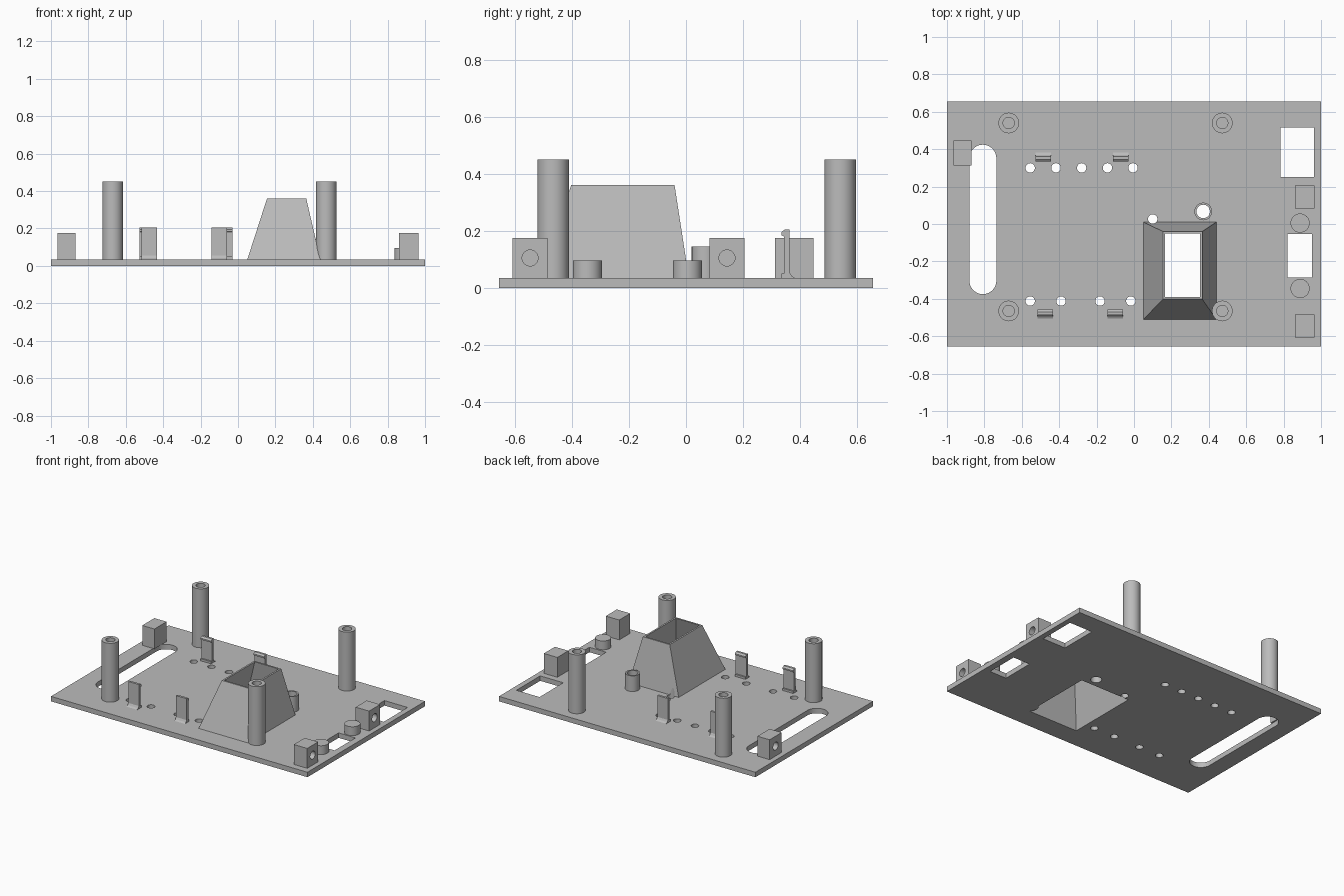
import bpy, bmesh, math
from mathutils import Matrix, Vector

if "Cube" in bpy.data.objects:
    bpy.data.objects.remove(bpy.data.objects["Cube"])

grey = bpy.data.materials.new("light grey plastic")
grey.diffuse_color = (0.5, 0.5, 0.5, 1)
grey.use_nodes = True
grey.node_tree.nodes["Principled BSDF"].inputs["Base Color"].default_value = grey.diffuse_color
TOP = 0.035  # upper face of the base plate


def finish(name, bm):
    bmesh.ops.recalc_face_normals(bm, faces=bm.faces)
    me = bpy.data.meshes.new(name)
    bm.to_mesh(me)
    bm.free()
    me.materials.append(grey)
    ob = bpy.data.objects.new(name, me)
    bpy.context.collection.objects.link(ob)
    return ob


def prism(name, pts, depth):
    """Extrude a closed loop of 3D points along a vector."""
    bm = bmesh.new()
    face = bm.faces.new([bm.verts.new(p) for p in pts])
    new = bmesh.ops.extrude_face_region(bm, geom=[face])["geom"]
    bmesh.ops.translate(bm, vec=Vector(depth),
                        verts=[g for g in new if isinstance(g, bmesh.types.BMVert)])
    return finish(name, bm)


def box(name, x0, x1, y0, y1, z0, z1):
    return prism(name, [(x0, y0, z0), (x1, y0, z0), (x1, y1, z0), (x0, y1, z0)], (0, 0, z1 - z0))


def cylinder(name, x, y, z0, z1, r, n=48):
    pts = [(x + r * math.cos(2 * math.pi * i / n), y + r * math.sin(2 * math.pi * i / n), z0)
           for i in range(n)]
    return prism(name, pts, (0, 0, z1 - z0))


def side_cylinder(name, x0, x1, y, z, r, n=32):
    pts = [(x0, y + r * math.cos(2 * math.pi * i / n), z + r * math.sin(2 * math.pi * i / n))
           for i in range(n)]
    return prism(name, pts, (x1 - x0, 0, 0))


def frustum(name, low, high, z0, z1):
    """Tapered box; low and high are (x0, x1, y0, y1)."""
    bm = bmesh.new()
    rings = []
    for (x0, x1, y0, y1), z in ((low, z0), (high, z1)):
        rings.append([bm.verts.new(p) for p in
                      ((x0, y0, z), (x1, y0, z), (x1, y1, z), (x0, y1, z))])
    a, b = rings
    bm.faces.new(a)
    bm.faces.new(b)
    for i in range(4):
        j = (i + 1) % 4
        bm.faces.new((a[i], a[j], b[j], b[i]))
    return finish(name, bm)


def cut(ob, cutters):
    """Subtract the cutters, then remove them."""
    for c in cutters:
        m = ob.modifiers.new("cut", 'BOOLEAN')
        m.operation, m.solver, m.object = 'DIFFERENCE', 'EXACT', c
    dg = bpy.context.evaluated_depsgraph_get()
    me = bpy.data.meshes.new_from_object(ob.evaluated_get(dg))
    ob.modifiers.clear()
    ob.data = me
    for c in cutters:
        bpy.data.objects.remove(c)
    return ob


def inner_funnel():
    # cavity walls continue straight beyond both ends of the funnel
    t0, t1 = -0.035 / 0.325 - 0.05, 1.05
    low, high = (0.062, 0.428, -0.498, -0.002), (0.167, 0.353, -0.39, -0.052)
    at = lambda t: tuple(a + (b - a) * t for a, b in zip(low, high))
    z = lambda t: TOP + 0.325 * t
    return frustum("funnel_cutter", at(t0), at(t1), z(t0), z(t1))


# base plate with slot, windows, drill holes and funnel opening
plate = box("base_plate", -1, 1, -0.655, 0.655, 0, TOP)
slot = []
for cy, start in ((0.352, 0), (-0.303, math.pi)):
    for i in range(25):
        a = start + math.pi * i / 24
        slot.append((-0.808 + 0.072 * math.cos(a), cy + 0.072 * math.sin(a), -0.1))
cutters = [prism("slot_cutter", slot, (0, 0, 0.2)),
           box("window_cutter", 0.782, 0.962, 0.25, 0.515, -0.1, 0.1),
           box("window_cutter", 0.822, 0.953, -0.285, -0.053, -0.1, 0.1),
           cylinder("hole_cutter", 0.37, 0.067, -0.1, 0.1, 0.036),
           cylinder("hole_cutter", 0.10, 0.027, -0.1, 0.1, 0.025),
           inner_funnel()]
holes = [(x, 0.30) for x in (-0.555, -0.417, -0.28, -0.142, -0.005)]
holes += [(x, -0.412) for x in (-0.555, -0.39, -0.182, -0.017)]
cutters += [cylinder("hole_cutter", x, y, -0.1, 0.1, 0.025, 32) for x, y in holes]
cut(plate, cutters)

# hollow tapered funnel
funnel = frustum("funnel", (0.05, 0.44, -0.51, 0.01), (0.155, 0.365, -0.402, -0.04), TOP, 0.36)
cut(funnel, [inner_funnel(), cylinder("hole_cutter", 0.10, 0.027, -0.1, 0.1, 0.025)])

# four screw posts with blind bores
posts = [cut(cylinder("screw_post", x, y, 0.001, 0.45, 0.055),
             [cylinder("bore_cutter", x, y, 0.2, 0.6, 0.03)])
         for x in (-0.67, 0.472) for y in (-0.465, 0.54)]

# short tube around the through hole, and two round pegs
tube = cut(cylinder("tube", 0.37, 0.067, TOP, 0.145, 0.047),
           [cylinder("tube_cutter", 0.37, 0.067, -0.1, 0.3, 0.036)])
pegs = [cylinder("round_peg", 0.888, y, TOP, 0.097, 0.051) for y in (0.005, -0.345)]

# mounting blocks with a blind hole on the outward face
blocks = []
for x0, x1, y0, y1, out in ((0.86, 0.965, 0.082, 0.205, 1), (0.86, 0.965, -0.607, -0.485, 1),
                            (-0.965, -0.87, 0.312, 0.447, -1)):
    face = x1 if out > 0 else x0
    hole = side_cylinder("block_cutter", face + 0.05 * out, face - 0.07 * out,
                         (y0 + y1) / 2, 0.105, 0.028)
    blocks.append(cut(box("mounting_block", x0, x1, y0, y1, TOP, 0.175), [hole]))

# snap clips: stem, hooked tip and sloped foot, mirrored between the two rows
profile = [(0.0, TOP), (0.048, TOP), (0.036, 0.042), (0.029, 0.055), (0.028, 0.205),
           (0.012, 0.205), (0.0, 0.195), (0.0, 0.185), (0.01, 0.18), (0.01, 0.05), (0.0, 0.05)]
for x0, y0, d in ((-0.527, 0.334, 1), (-0.113, 0.334, 1), (-0.515, -0.458, -1), (-0.143, -0.458, -1)):
    prism("snap_clip", [(x0, y0 + d * y, z) for y, z in profile], (0.083, 0, 0))

# smooth round walls, keep sharp edges
bpy.ops.object.select_all(action='DESELECT')
for ob in [plate, tube] + posts + pegs + blocks:
    ob.select_set(True)
    bpy.context.view_layer.objects.active = ob
bpy.ops.object.shade_smooth_by_angle(angle=math.radians(30))
